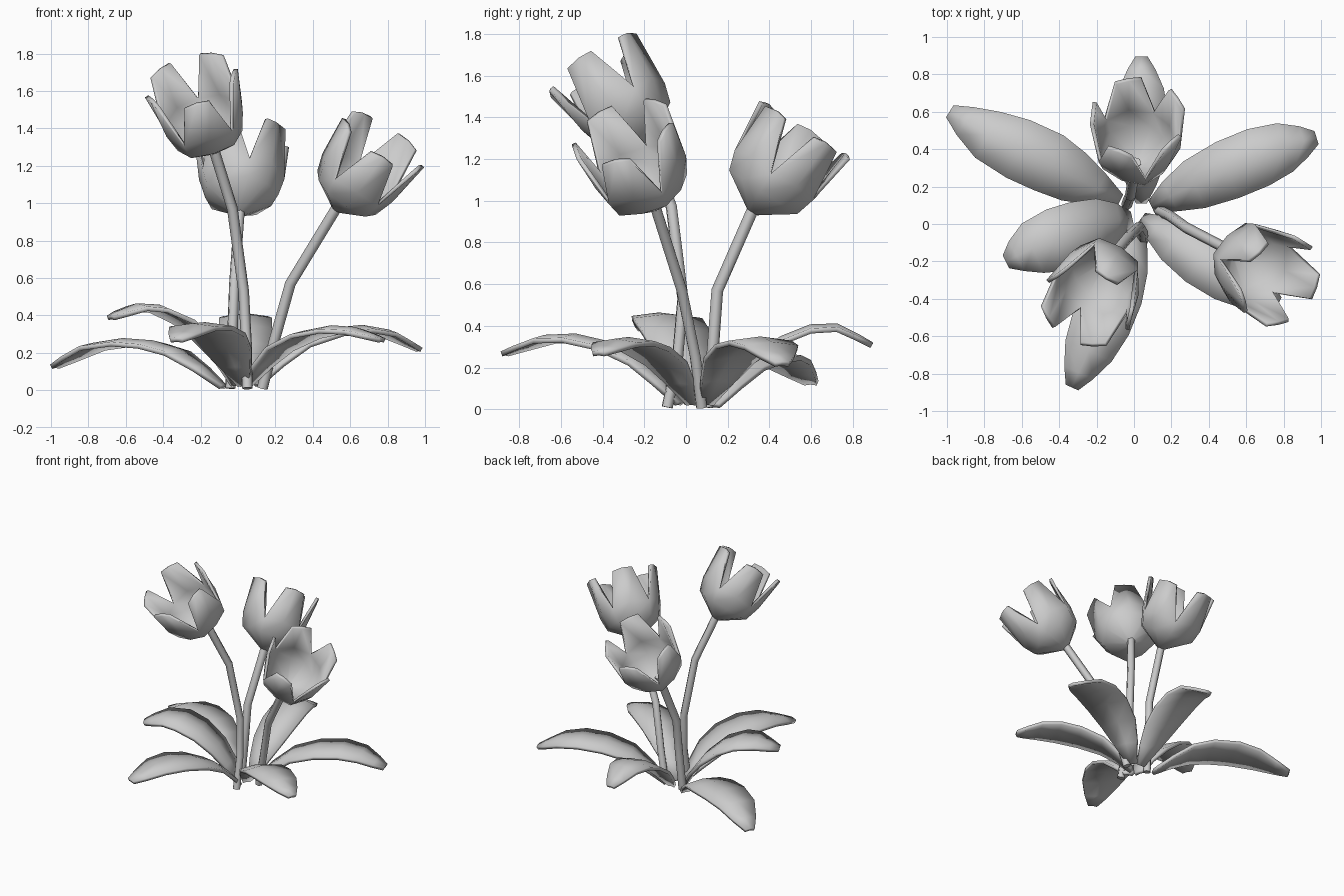
import bpy, math
from mathutils import Vector as V

if "Cube" in bpy.data.objects:
    bpy.data.objects.remove(bpy.data.objects["Cube"])


def mesh_part(name, verts, faces, thickness, offset):
    me = bpy.data.meshes.new(name)
    me.from_pydata([tuple(v) for v in verts], [], faces)
    ob = bpy.data.objects.new(name, me)
    bpy.context.collection.objects.link(ob)
    bpy.ops.object.select_all(action='DESELECT')
    ob.select_set(True)
    bpy.context.view_layer.objects.active = ob
    bpy.ops.object.shade_smooth_by_angle(angle=math.radians(40))
    m = ob.modifiers.new("thickness", 'SOLIDIFY')
    m.thickness, m.offset = thickness, offset
    return ob


def smooth_path(pts, t):
    # Catmull-Rom point at t in 0..1
    p = [V(q) for q in pts]
    p = [2 * p[0] - p[1]] + p + [2 * p[-1] - p[-2]]
    n = len(pts) - 1
    i = min(int(t * n), n - 1)
    u = t * n - i
    a, b, c, d = p[i:i + 4]
    return 0.5 * (2 * b + (c - a) * u + (2 * a - 5 * b + 4 * c - d) * u * u
                  + (3 * b - a - 3 * c + d) * u ** 3)


# Stem: bent tube with few sides
def stem(name, pts):
    cu = bpy.data.curves.new(name, 'CURVE')
    cu.dimensions = '3D'
    cu.bevel_depth, cu.bevel_resolution, cu.use_fill_caps = 0.029, 1, True
    s = cu.splines.new('POLY')
    s.points.add(len(pts) - 1)
    for p, co in zip(s.points, pts):
        p.co = (*co, 1)
    bpy.context.collection.objects.link(bpy.data.objects.new(name, cu))


# Flower: five-petal cup, joined below and split above
def flower(name, base, centre, tip):
    base, centre, tip = V(base), V(centre), V(tip)
    ax = (centre - base).normalized()
    u = tip - centre
    u = (u - ax * u.dot(ax)).normalized()
    w = ax.cross(u)

    def at(ang, r, h, side=0):
        d = u * math.cos(ang) + w * math.sin(ang)
        e = w * math.cos(ang) - u * math.sin(ang)
        return base + d * r + e * side + ax * h

    verts, faces = [], []
    step = math.tau / 5
    for k in range(5):
        a = k * step
        verts += [at(a, .03, -.005), at(a + step / 2, .03, -.005),   # bottom
                  at(a, .19, .105), at(a + step / 2, .205, .105),    # bulge
                  at(a, .225, .22), at(a + step / 2, .235, .2),      # notch level
                  at(a, .25, .47),                                   # tip centre
                  at(a, .25, .46, -.072), at(a, .25, .46, .072)]     # tip corners
    for k in range(5):
        c, p = 9 * k, 9 * ((k - 1) % 5)
        for lo in (0, 2):
            faces += [(p + lo + 1, c + lo, c + lo + 2, p + lo + 3),
                      (c + lo, c + lo + 1, c + lo + 3, c + lo + 2)]
        faces += [(p + 5, c + 4, c + 6, c + 7), (c + 4, c + 5, c + 8, c + 6)]
    faces.append(tuple(9 * k + j for k in reversed(range(5)) for j in (1, 0)))
    mesh_part(name, verts, faces, .022, -1)


# Leaf: arched blade following a midline
def leaf(name, pts, half):
    prof = [(0, .2), (.13, .55), (.28, .85), (.45, 1), (.62, 1), (.78, .84), (.91, .52), (1, .22)]
    verts, faces = [], []
    for t, k in prof:
        c = smooth_path(pts, t)
        d = smooth_path(pts, min(t + .02, 1)) - smooth_path(pts, max(t - .02, 0))
        side = V((-d.y, d.x, 0)).normalized() * half * k
        drop = V((0, 0, -.02 * k))
        verts += [c - side + drop, c, c + side + drop]
    for i in range(len(prof) - 1):
        a = 3 * i
        faces += [(a, a + 3, a + 4, a + 1), (a + 1, a + 4, a + 5, a + 2)]
    mesh_part(name, verts, faces, .025, 0)


stem("stem_tall", [(.05, -.09, .01), (.045, -.04, .25), (.03, -.015, .53),
                   (-.03, -.07, .97), (-.13, -.19, 1.29)])
stem("stem_right", [(.13, .075, .01), (.19, .045, .25), (.28, -.02, .57), (.53, -.15, .98)])
stem("stem_back", [(-.04, .1, .01), (-.03, .13, .3), (-.02, .15, .57), (.01, .33, .98)])

flower("flower_tall", (-.13, -.19, 1.28), (-.254, -.446, 1.656), (-.23, -.67, 1.555))
flower("flower_right", (.53, -.15, .97), (.784, -.309, 1.338), (.98, -.335, 1.165))
flower("flower_back", (.01, .32, .95), (.02, .56, 1.326), (-.03, .76, 1.2))

leaf("leaf_back_left", [(-.08, .13, .02), (-.3, .24, .2), (-.5, .35, .26),
                        (-.75, .46, .25), (-.98, .6, .13)], .165)
leaf("leaf_back_right", [(.1, .1, .03), (.3, .2, .24), (.55, .31, .33),
                         (.78, .4, .32), (.97, .46, .22)], .16)
leaf("leaf_front_right", [(.05, .03, .03), (.2, -.08, .22), (.4, -.22, .32),
                          (.6, -.33, .33), (.77, -.42, .27)], .14)
leaf("leaf_front", [(.03, -.03, .03), (-.05, -.2, .22), (-.13, -.42, .33),
                    (-.23, -.65, .35), (-.33, -.87, .27)], .16)
leaf("leaf_left", [(-.02, .03, .03), (-.15, 0, .25), (-.33, -.06, .41),
                   (-.52, -.12, .455), (-.68, -.2, .39)], .17)
leaf("leaf_back", [(.04, .12, .03), (.04, .3, .23), (.04, .5, .36),
                   (.04, .7, .405), (.04, .89, .31)], .14)
